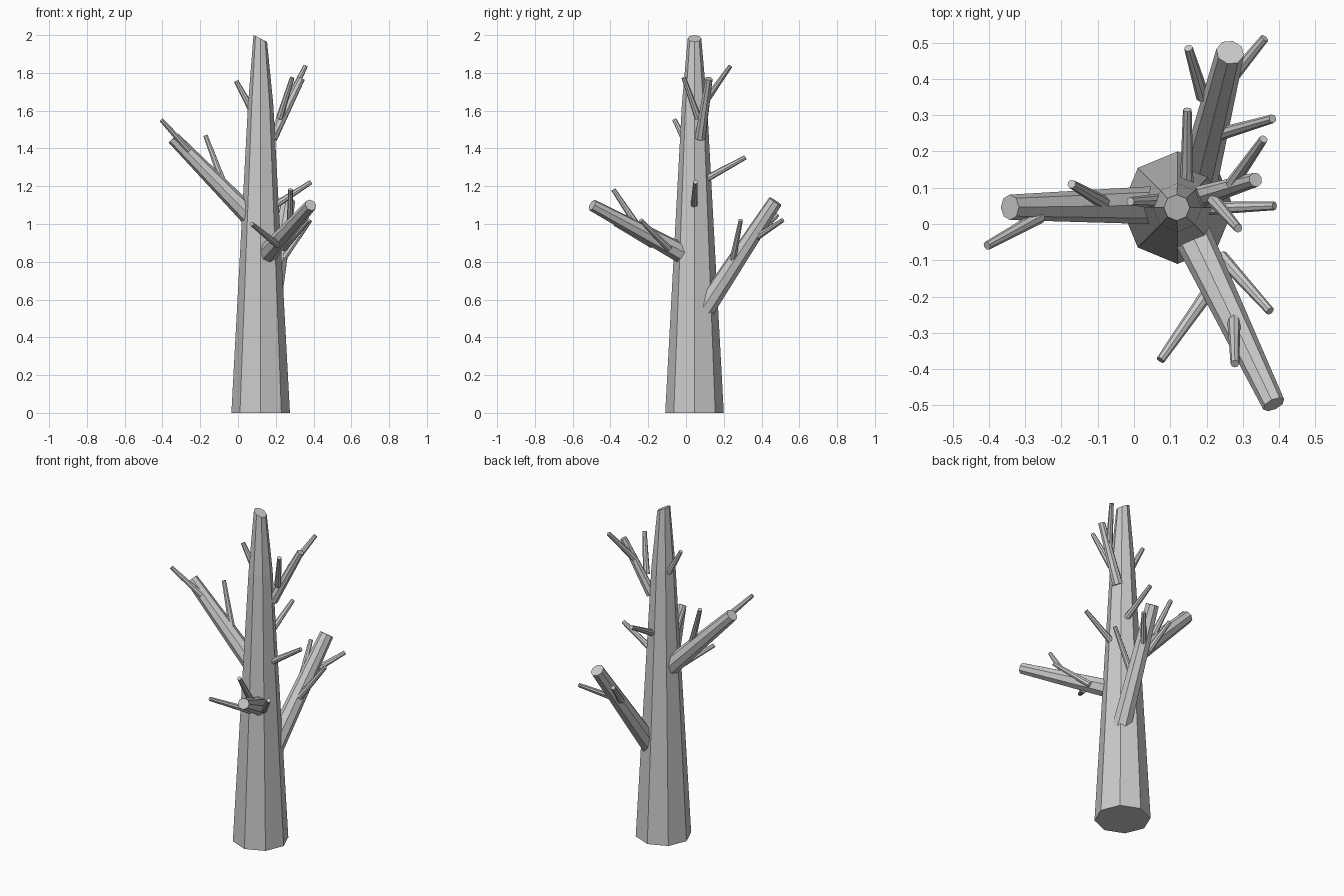
import bpy, bmesh, math
from mathutils import Vector

SIDES = 8


def tube(name, rings):
    """Closed faceted solid skinned over rings: (centre, radius, tilt slope, frame direction)."""
    bm = bmesh.new()
    loops = []
    for centre, radius, slope, direction in rings:
        q = direction.to_track_quat('Z', 'Y')
        loop = []
        for i in range(SIDES):
            a = 2 * math.pi * i / SIDES
            p = q @ Vector((radius * math.cos(a), radius * math.sin(a),
                            slope * radius * math.cos(a)))
            loop.append(bm.verts.new(Vector(centre) + p))
        loops.append(loop)
    for low, high in zip(loops, loops[1:]):
        for i in range(SIDES):
            j = (i + 1) % SIDES
            bm.faces.new((low[i], low[j], high[j], high[i]))
    bm.faces.new(loops[0][::-1])
    bm.faces.new(loops[-1])
    bmesh.ops.recalc_face_normals(bm, faces=bm.faces)
    mesh = bpy.data.meshes.new(name)
    bm.to_mesh(mesh)
    bm.free()
    obj = bpy.data.objects.new(name, mesh)
    bpy.context.collection.objects.link(obj)
    return obj


def limb(name, start, end, r0, r1):
    d = Vector(end) - Vector(start)
    tube(name, [(start, r0, 0, d), (end, r1, 0, d)])


# Trunk: straight taper, steeper near the slanted top cut
up = Vector((0, 0, 1))
tube("trunk", [((0.12, 0.045, 0), 0.155, 0, up),
               ((0.12, 0.045, 1.63), 0.067, 0, up),
               ((0.118, 0.045, 1.982), 0.036, 0.5, up)])

# Main branches
limb("left_branch", (0.07, 0.052, 1.035), (-0.342, 0.046, 1.455), 0.053, 0.035)
limb("back_branch", (0.17, 0.095, 0.545), (0.265, 0.473, 1.12), 0.056, 0.039)
limb("front_branch", (0.148, -0.005, 0.835), (0.385, -0.497, 1.1), 0.054, 0.032)
limb("upper_branch", (0.18, 0.075, 1.455), (0.335, 0.122, 1.77), 0.03, 0.02)

# Twigs: start and tip
twigs = [
    ((0.235, 0.36, 0.92), (0.36, 0.512, 1.02)),
    ((0.19, 0.35, 0.91), (0.15, 0.485, 1.05)),
    ((0.22, 0.243, 0.79), (0.382, 0.29, 1.02)),
    ((0.27, 0.11, 1.66), (0.357, 0.234, 1.835)),
    ((0.22, 0.065, 1.56), (0.287, -0.012, 1.775)),
    ((0.19, 0.043, 1.095), (0.387, 0.05, 1.222)),
    ((0.145, 0.10, 1.235), (0.147, 0.315, 1.353)),
    ((0.07, 0.065, 1.61), (-0.01, 0.062, 1.757)),
    ((-0.085, 0.06, 1.235), (-0.172, 0.11, 1.468)),
    ((-0.26, 0.02, 1.39), (-0.405, -0.06, 1.55)),
    ((0.24, -0.09, 0.87), (0.375, -0.24, 1.02)),
    ((0.21, -0.18, 0.89), (0.073, -0.375, 1.0)),
    ((0.275, -0.25, 0.98), (0.278, -0.385, 1.183)),
]
for n, (start, tip) in enumerate(twigs, 1):
    limb(f"twig_{n}", start, tip, 0.019, 0.012)
